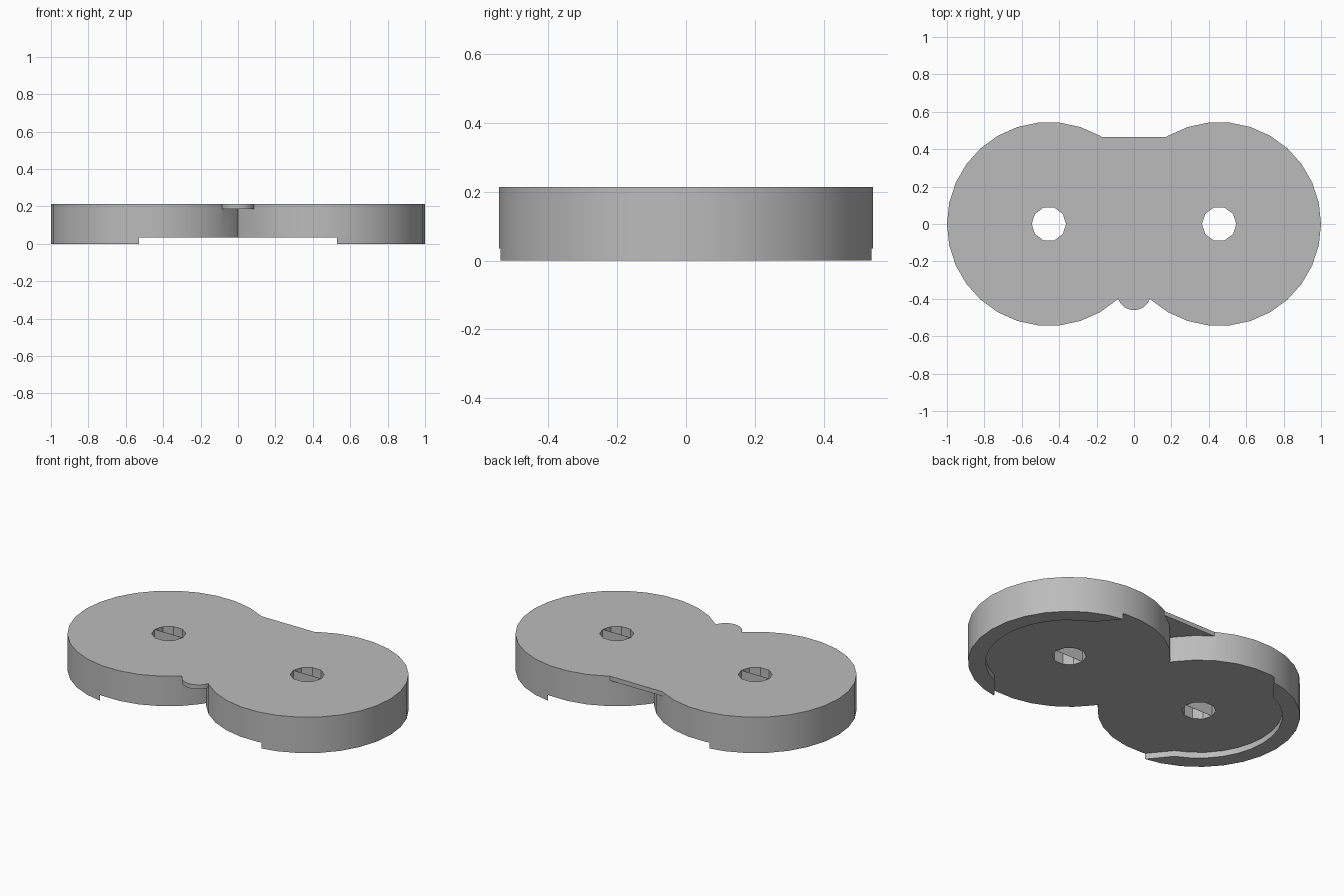
import bpy, bmesh
from math import cos, sin, pi, radians

if "Cube" in bpy.data.objects:
    bpy.data.objects.remove(bpy.data.objects["Cube"])

CX, R = 0.455, 0.545          # disc centre and radius
FLOOR, TOP = 0.035, 0.213     # underside and top of the body
TAB_Z = 0.187                 # underside of the thin tabs

grey = bpy.data.materials.new("light_grey")
grey.use_nodes = True
colour = (0.5, 0.5, 0.5, 1)
grey.diffuse_color = colour
grey.node_tree.nodes["Principled BSDF"].inputs["Base Color"].default_value = colour


def prism(name, outline, z0, z1):
    """Extrude a counter-clockwise outline from z0 to z1."""
    bm = bmesh.new()
    face = bm.faces.new([bm.verts.new((x, y, z0)) for x, y in outline])
    ext = bmesh.ops.extrude_face_region(bm, geom=[face])
    for v in ext["geom"]:
        if isinstance(v, bmesh.types.BMVert):
            v.co.z = z1
    bmesh.ops.recalc_face_normals(bm, faces=bm.faces)
    mesh = bpy.data.meshes.new(name)
    bm.to_mesh(mesh)
    bm.free()
    mesh.materials.append(grey)
    ob = bpy.data.objects.new(name, mesh)
    bpy.context.collection.objects.link(ob)
    return ob


def ring(cx, cy, r, n):
    return [(cx + r * cos(2 * pi * i / n), cy + r * sin(2 * pi * i / n)) for i in range(n)]


def combine(target, tool, operation):
    mod = target.modifiers.new(operation.title(), "BOOLEAN")
    mod.operation, mod.solver, mod.object = operation, "EXACT", tool
    bpy.context.view_layer.objects.active = target
    bpy.ops.object.modifier_apply(modifier=mod.name)
    bpy.data.objects.remove(tool)


def rim_outline(side):
    """Crescent lip along the outer side of one disc, with slanted ends."""
    vertex_angles = [radians(12 * i) for i in range(-6, 7)]
    outer = [(R * cos(a), R * sin(a)) for a in vertex_angles]
    outer = [(0.075, -0.538)] + outer + [(0.075, 0.538)]
    inner = [(0.45 * cos(a), 0.45 * sin(a)) for a in
             [radians(67 - 134 * i / 12) for i in range(13)]]
    pts = [(side * (CX + x), y) for x, y in outer + inner]
    return pts if side > 0 else pts[::-1]


# Two overlapping discs joined into one body
body = prism("double_disc_body", ring(CX, 0, R, 30), FLOOR, TOP)
left_ring = [(-x, y) for x, y in ring(CX, 0, R, 30)][::-1]
combine(body, prism("second_disc", left_ring, FLOOR, TOP), "UNION")

# Thin round tab at the front and straight web at the back
combine(body, prism("front_tab", ring(0, -0.37, 0.09, 32), TAB_Z, TOP), "UNION")
web = [(-0.174, 0.466), (-0.1, 0.2), (0.1, 0.2), (0.174, 0.466)]
combine(body, prism("back_web", web, TAB_Z, TOP), "UNION")

# Lips under the outer sides
for side in (-1, 1):
    combine(body, prism("lip", rim_outline(side), 0, FLOOR), "UNION")

# Ten-sided through holes, each split by a very thin divider
for side, label in ((-1, "right"), (1, "left")):
    combine(body, prism("hole_cutter", ring(side * CX, 0, 0.092, 10), -0.1, 0.4), "DIFFERENCE")
    x0, x1, t = side * CX - 0.092, side * CX + 0.092, 0.0005
    prism(label + "_hole_divider", [(x0, -t), (x1, -t), (x1, t), (x0, t)], FLOOR, TOP)

# Merge flush faces, then smooth the round walls
bm = bmesh.new()
bm.from_mesh(body.data)
bmesh.ops.remove_doubles(bm, verts=bm.verts, dist=0.0005)
bmesh.ops.dissolve_limit(bm, angle_limit=radians(0.5), verts=bm.verts, edges=bm.edges)
bm.to_mesh(body.data)
bm.free()
bpy.ops.object.select_all(action="DESELECT")
body.select_set(True)
bpy.context.view_layer.objects.active = body
bpy.ops.object.shade_smooth_by_angle(angle=radians(30))
